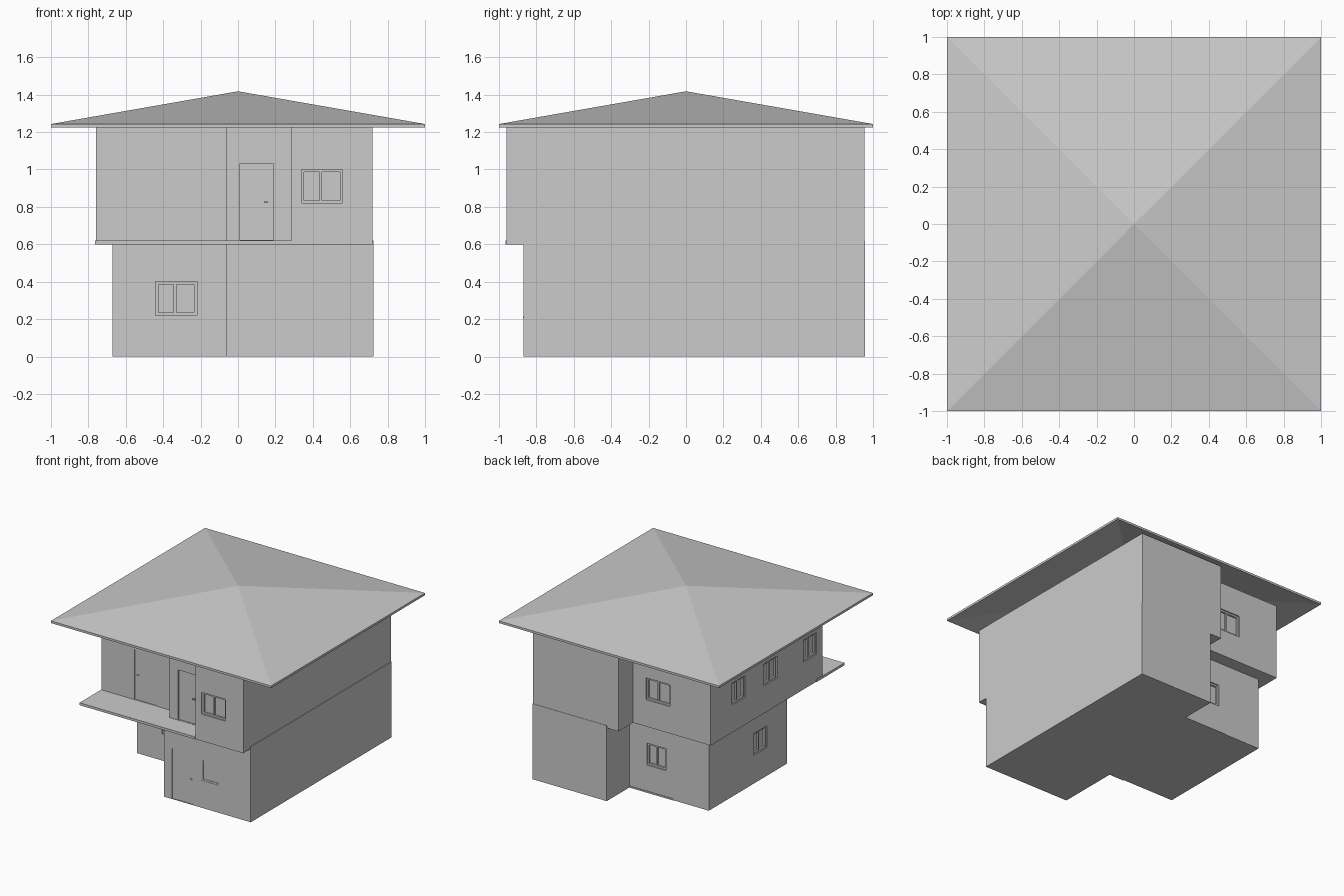
import bpy
import bmesh
from mathutils import Vector, Matrix
from math import pi

cube = bpy.data.objects.get("Cube")
if cube:
    bpy.data.objects.remove(cube, do_unlink=True)

plaster = bpy.data.materials.new("light_grey")
plaster.use_nodes = True
plaster.diffuse_color = (0.6, 0.6, 0.6, 1)
plaster.node_tree.nodes["Principled BSDF"].inputs["Base Color"].default_value = (0.6, 0.6, 0.6, 1)


def finish(name, bm):
    bmesh.ops.recalc_face_normals(bm, faces=bm.faces)
    mesh = bpy.data.meshes.new(name)
    bm.to_mesh(mesh)
    bm.free()
    mesh.materials.append(plaster)
    obj = bpy.data.objects.new(name, mesh)
    bpy.context.collection.objects.link(obj)
    return obj


def prism(name, outline, z0, z1):
    bm = bmesh.new()
    base = bm.faces.new([bm.verts.new((x, y, z0)) for x, y in outline])
    top = bmesh.ops.extrude_face_region(bm, geom=[base])["geom"]
    bmesh.ops.translate(bm, vec=(0, 0, z1 - z0),
                        verts=[v for v in top if isinstance(v, bmesh.types.BMVert)])
    return finish(name, bm)


def add_box(bm, lo, hi, frame=Matrix()):
    lo, hi = Vector(lo), Vector(hi)
    mat = frame @ Matrix.Translation((lo + hi) / 2) @ Matrix.Diagonal((*(hi - lo), 1))
    bmesh.ops.create_cube(bm, size=1, matrix=mat)


# Storeys, each an extruded floor plan
F, S, BX = -0.065, 0.285, -0.055
lower = prism("lower_storey", [(F, -0.87), (0.725, -0.87), (0.725, 0.958), (0.05, 0.958),
                               (0.05, 0.66), (-0.67, 0.66), (-0.67, -0.357), (F, -0.357)], 0, 0.62)
upper = prism("upper_storey", [(-0.76, -0.685), (F, -0.685), (F, -0.795), (S, -0.795),
                               (S, -0.96), (0.72, -0.96), (0.72, 0.955), (BX, 0.955),
                               (BX, 0.766), (-0.76, 0.766)], 0.6, 1.225)
prism("balcony_slab", [(-0.765, -0.965), (S, -0.965), (S, -0.6), (-0.765, -0.6)], 0.6, 0.62)

# Roof: square eave, shallow pyramid, hollow underneath
bm = bmesh.new()
rings = []
for z in (1.225, 1.243):
    rings.append([bm.verts.new((x, y, z)) for x, y in ((-1, -1), (1, -1), (1, 1), (-1, 1))])
inside, apex = bm.verts.new((0, 0, 1.40)), bm.verts.new((0, 0, 1.418))
for i in range(4):
    j = (i + 1) % 4
    bm.faces.new((rings[0][i], rings[0][j], rings[1][j], rings[1][i]))
    bm.faces.new((rings[1][i], rings[1][j], apex))
    bm.faces.new((rings[0][j], rings[0][i], inside))
finish("hip_roof", bm)

# Local frames for walls: x along the wall, -y outward, z up
ANGLE = {"front": 0, "back": pi, "left": -pi / 2}


def wall_frame(side, along, offset):
    pos = (offset, along, 0) if side == "left" else (along, offset, 0)
    return Matrix.Translation(pos) @ Matrix.Rotation(ANGLE[side], 4, "Z")


def recess(wall, name, frame, w, z0, z1, depth):
    bm = bmesh.new()
    add_box(bm, (-w, -0.02, z0), (w, depth, z1), frame)
    cutter = finish(name + "_cutter", bm)
    mod = wall.modifiers.new(name, "BOOLEAN")
    mod.operation, mod.solver, mod.object = "DIFFERENCE", "EXACT", cutter
    cutter.hide_render = True
    cutter.hide_viewport = True
    cutter.display_type = "WIRE"


def window(wall, name, side, along, offset, width, z0, depth=0.025):
    z1, w, t = z0 + 0.18, width / 2, 0.014
    frame = wall_frame(side, along, offset)
    recess(wall, name, frame, w, z0, z1, depth)
    bm = bmesh.new()
    y0, y1 = depth * 0.4, depth + 0.002
    for x in (-w, w - t):
        add_box(bm, (x, y0, z0), (x + t, y1, z1), frame)
    for z in (z0, z1 - t):
        add_box(bm, (-w + t, y0, z), (w - t, y1, z + t), frame)
    # meeting stile of the sliding sash
    add_box(bm, (-t, y0 + 0.003, z0 + t), (0, y1, z1 - t), frame)
    finish(name + "_frame", bm)


def door(wall, name, side, along, offset, width, z0, handle, depth=0.006):
    w = width / 2
    frame = wall_frame(side, along, offset)
    recess(wall, name, frame, w, z0, z0 + 0.41, depth)
    bm = bmesh.new()
    add_box(bm, (handle - 0.01, -0.002, z0 + 0.2), (handle + 0.01, depth + 0.002, z0 + 0.208), frame)
    finish(name + "_handle", bm)


# Windows
window(upper, "front_upper_window", "front", 0.45, -0.96, 0.22, 0.82)
window(lower, "front_porch_window", "front", -0.33, -0.357, 0.22, 0.22)
window(lower, "front_lower_window", "front", 0.36, -0.87, 0.165, 0.225, 0.006)
window(upper, "back_upper_window", "back", -0.283, 0.766, 0.22, 0.82)
window(lower, "back_lower_window", "back", -0.193, 0.66, 0.175, 0.225)
for i, y in enumerate((0.405, -0.015, -0.522)):
    window(upper, f"left_upper_window_{i + 1}", "left", y, -0.76, 0.17, 0.825)
window(lower, "left_lower_window", "left", -0.01, -0.67, 0.17, 0.23)

# Doors
door(upper, "balcony_door", "front", -0.365, -0.685, 0.19, 0.622, -0.07)
door(upper, "balcony_side_door", "front", 0.1, -0.795, 0.18, 0.622, 0.05, 0.012)
door(lower, "front_door", "front", 0.105, -0.87, 0.19, 0.005, 0.075, 0.004)

# Doorsteps
for name, lo, hi in (("porch_step", (-0.2, -0.364, 0), (F, -0.35, 0.02)),
                     ("back_step", (-0.35, 0.65, 0), (0.05, 0.665, 0.012))):
    bm = bmesh.new()
    add_box(bm, lo, hi)
    finish(name, bm)
